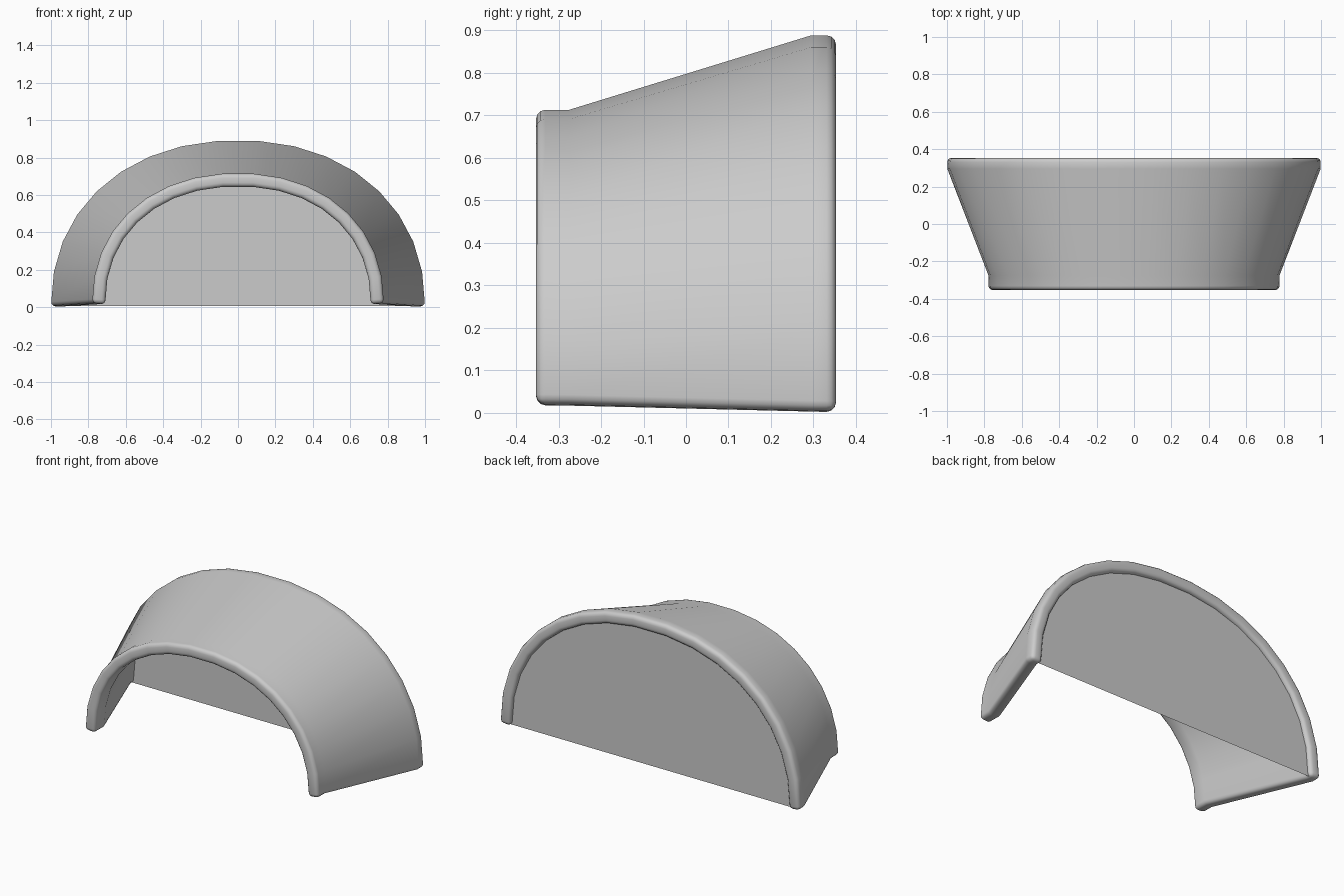
import bpy
from math import cos, sin, pi, radians, copysign

if "Cube" in bpy.data.objects:
    bpy.data.objects.remove(bpy.data.objects["Cube"])

SEGS = 17      # segments around the arch
POWER = 2 / 2.15  # slightly squared-off half ellipse


def arch(rx, base, top):
    """Points of a half arch from +x over the top to -x."""
    pts = []
    for i in range(SEGS + 1):
        a = pi * i / SEGS
        c, s = cos(a), max(sin(a), 0.0)
        pts.append((copysign(abs(c) ** POWER, c) * rx,
                    base + (top - base) * s ** POWER))
    return pts


def make(name, verts, faces):
    mesh = bpy.data.meshes.new(name)
    mesh.from_pydata(verts, [], faces)
    obj = bpy.data.objects.new(name, mesh)
    bpy.context.collection.objects.link(obj)
    return obj


# Flared arch shell: y, half width, base height, top height
rings = [(-0.353, 0.78, 0.022, 0.716),
         (-0.275, 0.78, 0.021, 0.716),
         (0.295, 1.0, 0.007, 0.892),
         (0.353, 1.0, 0.006, 0.892)]
n = SEGS + 1
verts = [(x, y, z) for y, rx, b, t in rings for x, z in arch(rx, b, t)]
faces = [(j * n + i, (j + 1) * n + i, (j + 1) * n + i + 1, j * n + i + 1)
         for j in range(len(rings) - 1) for i in range(SEGS)]
shell = make("arch_shell", verts, faces)

solid = shell.modifiers.new("thickness", 'SOLIDIFY')
solid.thickness = 0.07
solid.offset = -1
solid.use_even_offset = True
bevel = shell.modifiers.new("rounded_rim", 'BEVEL')
bevel.width = 0.022
bevel.segments = 3
bevel.limit_method = 'ANGLE'
bevel.angle_limit = radians(50)

bpy.context.view_layer.objects.active = shell
shell.select_set(True)
bpy.ops.object.shade_smooth_by_angle(angle=radians(40))

# Flat panel closing the wide back end
make("back_panel", [(x, 0.33, z) for x, z in arch(0.96, 0.005, 0.85)],
     [tuple(range(n))])
